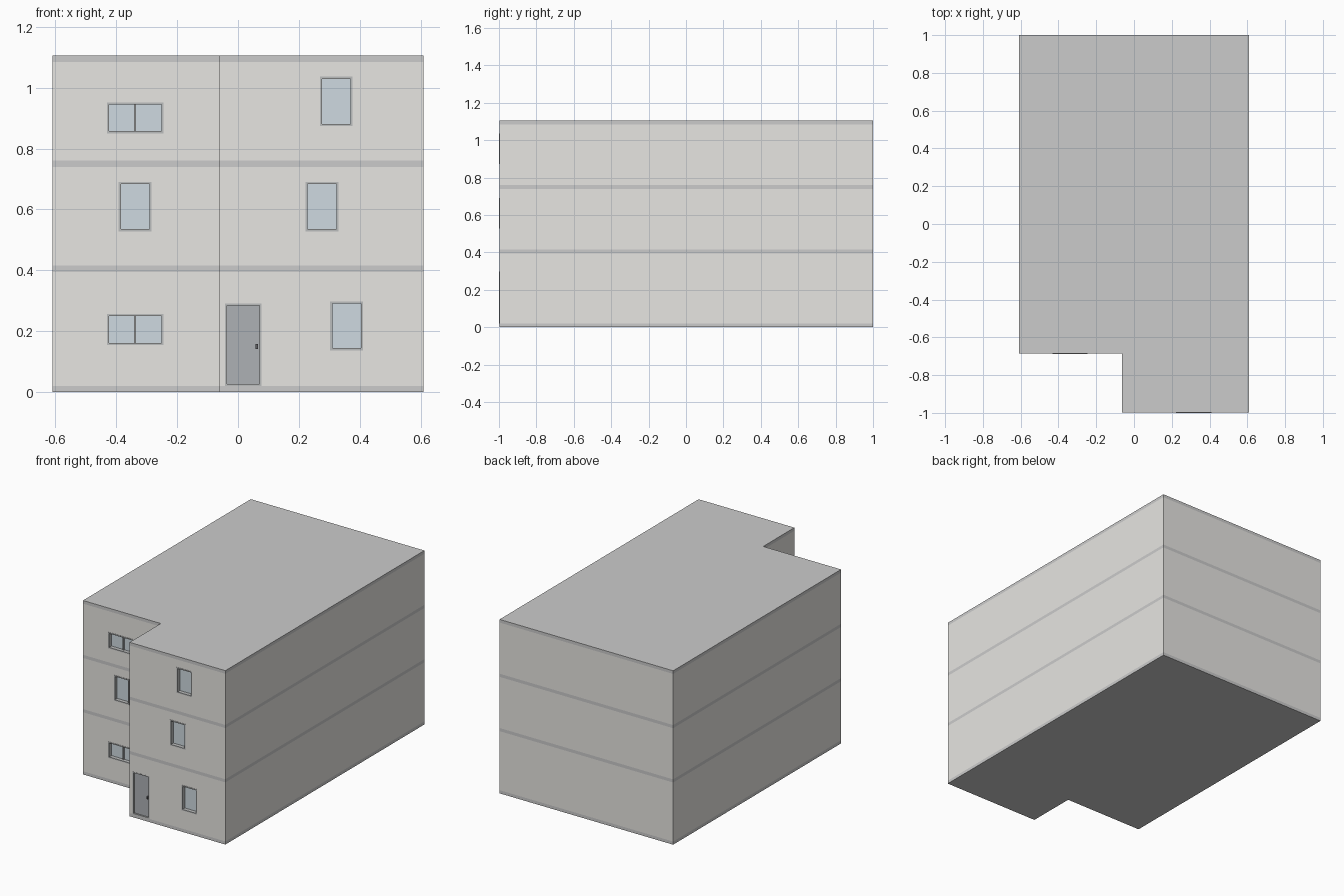
import bpy, bmesh

if "Cube" in bpy.data.objects:
    bpy.data.objects.remove(bpy.data.objects["Cube"])

FRONT, REAR = -0.998, -0.685   # y of the projecting and the set-back front walls


def material(name, color):
    m = bpy.data.materials.new(name)
    m.diffuse_color = (*color, 1)
    m.use_nodes = True
    m.node_tree.nodes["Principled BSDF"].inputs["Base Color"].default_value = m.diffuse_color
    return m


WALL = material("wall", (0.80, 0.79, 0.76))
SLAB = material("slab", (0.66, 0.66, 0.65))
ROOF = material("roof", (0.62, 0.62, 0.61))
FRAME = material("frame", (0.50, 0.51, 0.51))
GLASS = material("glass", (0.62, 0.70, 0.75))
DOOR = material("door", (0.42, 0.44, 0.46))
DARK = material("handle", (0.12, 0.12, 0.13))


def add_box(bm, x0, x1, y0, y1, z0, z1):
    vs = bmesh.ops.create_cube(bm, size=1)["verts"]
    for v in vs:
        v.co = ((x0 + x1) / 2 + v.co.x * (x1 - x0),
                (y0 + y1) / 2 + v.co.y * (y1 - y0),
                (z0 + z1) / 2 + v.co.z * (z1 - z0))


def make(name, bm, *mats):
    bmesh.ops.recalc_face_normals(bm, faces=bm.faces)
    me = bpy.data.meshes.new(name)
    bm.to_mesh(me)
    bm.free()
    for m in mats:
        me.materials.append(m)
    ob = bpy.data.objects.new(name, me)
    bpy.context.collection.objects.link(ob)
    return ob


def boxes(name, mat, *dims):
    bm = bmesh.new()
    for d in dims:
        add_box(bm, *d)
    return make(name, bm, mat)


# L-shaped storeys stacked with flush slab bands
plan = [(-0.61, REAR), (-0.063, REAR), (-0.063, FRONT),
        (0.61, FRONT), (0.61, 1.0), (-0.61, 1.0)]
levels = [0, 0.02, 0.395, 0.415, 0.74, 0.76, 1.085, 1.105]
bm = bmesh.new()
rings = [[bm.verts.new((x, y, z)) for x, y in plan] for z in levels]
bm.faces.new(rings[0]).material_index = 1
bm.faces.new(rings[-1]).material_index = 2
for i, (a, b) in enumerate(zip(rings, rings[1:])):
    for k in range(6):
        j = (k + 1) % 6
        bm.faces.new((a[k], a[j], b[j], b[k])).material_index = 1 - i % 2
building = make("building", bm, WALL, SLAB, ROOF)

# Openings: name, wall y, x range, z range, number of panes
windows = [
    ("lower_left_window", REAR, -0.431, -0.245, 0.154, 0.256, 2),
    ("middle_left_window", REAR, -0.392, -0.284, 0.528, 0.690, 1),
    ("upper_left_window", REAR, -0.431, -0.245, 0.850, 0.952, 2),
    ("lower_right_window", FRONT, 0.303, 0.411, 0.137, 0.297, 1),
    ("middle_right_window", FRONT, 0.222, 0.330, 0.528, 0.690, 1),
    ("upper_right_window", FRONT, 0.269, 0.377, 0.874, 1.036, 1),
]
door = (-0.042, 0.077, 0.02, 0.29)

# Cut all recesses out of the building
holes = bmesh.new()
for _, y, x0, x1, z0, z1, _ in windows:
    add_box(holes, x0, x1, y - 0.03, y + 0.035, z0, z1)
add_box(holes, door[0], door[1], FRONT - 0.03, FRONT + 0.02, door[2], door[3])
cutter = make("opening_cutter", holes, WALL)
cut = building.modifiers.new("openings", "BOOLEAN")
cut.operation, cut.solver, cut.object = "DIFFERENCE", "EXACT", cutter
bpy.context.view_layer.objects.active = building
bpy.ops.object.modifier_apply(modifier="openings")
bpy.data.objects.remove(cutter)


def ring(x0, x1, y0, y1, z0, z1, t):
    return [(x0, x0 + t, y0, y1, z0, z1), (x1 - t, x1, y0, y1, z0, z1),
            (x0 + t, x1 - t, y0, y1, z0, z0 + t), (x0 + t, x1 - t, y0, y1, z1 - t, z1)]


# Windows: frame, optional mullion, recessed glass
for name, y, x0, x1, z0, z1, panes in windows:
    bars = ring(x0, x1, y - 0.002, y + 0.035, z0, z1, 0.007)
    if panes == 2:
        xm = (x0 + x1) / 2
        bars.append((xm - 0.003, xm + 0.003, y + 0.012, y + 0.035, z0 + 0.007, z1 - 0.007))
    boxes(name + "_frame", FRAME, *bars)
    boxes(name + "_glass", GLASS, (x0 + 0.007, x1 - 0.007, y + 0.022, y + 0.03,
                                   z0 + 0.007, z1 - 0.007))

# Entrance door: frame, leaf and handle
x0, x1, z0, z1 = door
boxes("door_frame", FRAME, *ring(x0, x1, FRONT - 0.001, FRONT + 0.02, z0, z1, 0.006))
boxes("door_leaf", DOOR, (x0 + 0.006, x1 - 0.006, FRONT + 0.008, FRONT + 0.018,
                          z0 + 0.006, z1 - 0.006))
boxes("door_handle", DARK, (x1 - 0.019, x1 - 0.012, FRONT - 0.001, FRONT + 0.009, 0.142, 0.158))
